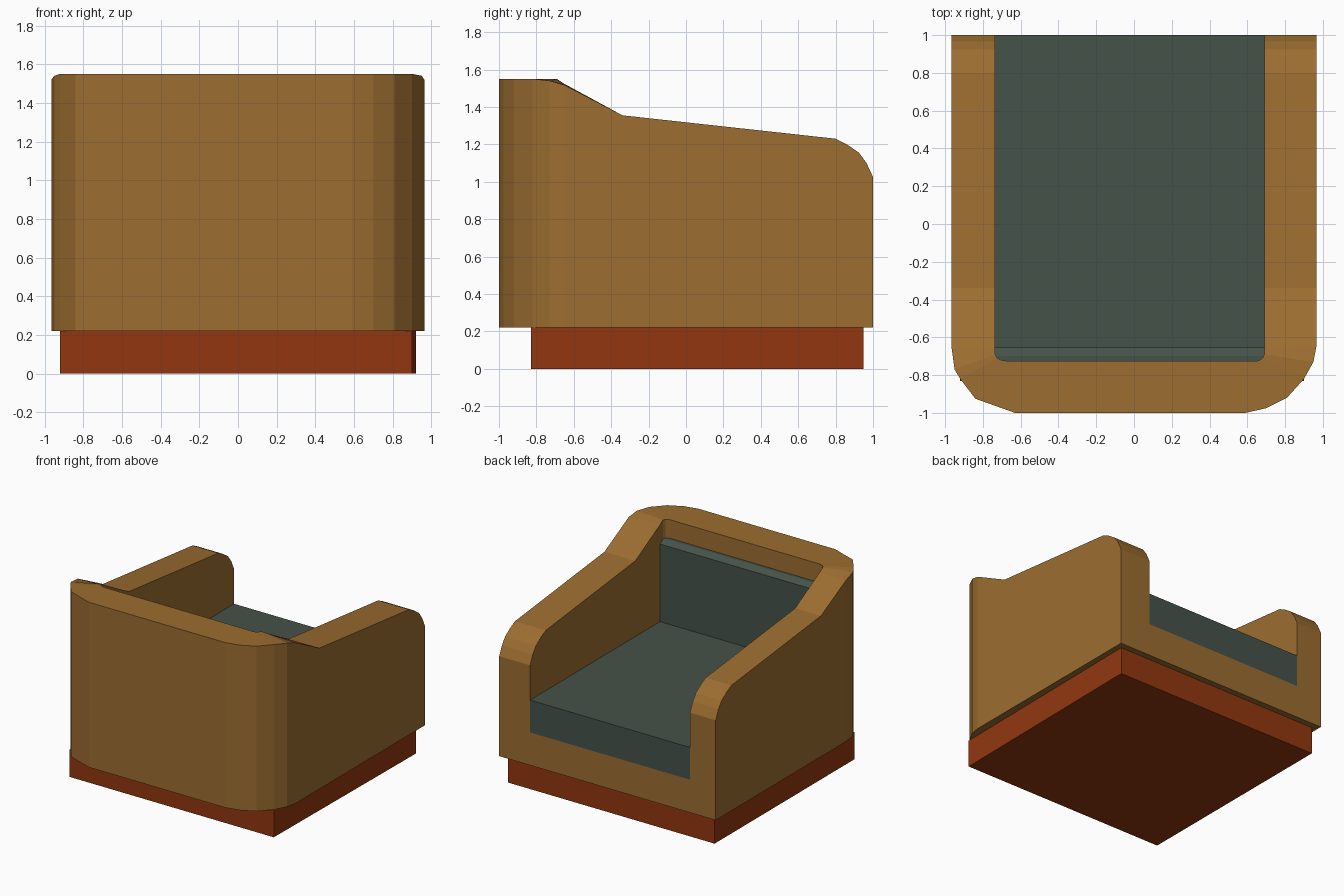
import bpy, bmesh

if "Cube" in bpy.data.objects:
    bpy.data.objects.remove(bpy.data.objects["Cube"])


def material(name, rgb):
    m = bpy.data.materials.new(name)
    m.diffuse_color = (*rgb, 1)
    m.use_nodes = True
    m.node_tree.nodes["Principled BSDF"].inputs["Base Color"].default_value = m.diffuse_color
    return m


TAN = material("tan_leather", (0.332, 0.153, 0.030))
GREEN = material("dark_green_fabric", (0.060, 0.084, 0.067))
RED = material("red_brown_wood", (0.287, 0.039, 0.005))


def finish(name, bm, mat):
    bmesh.ops.recalc_face_normals(bm, faces=bm.faces)
    me = bpy.data.meshes.new(name)
    bm.to_mesh(me)
    bm.free()
    me.materials.append(mat)
    ob = bpy.data.objects.new(name, me)
    bpy.context.collection.objects.link(ob)
    return ob


def prism(name, points, mat, to_a, to_b):
    """Closed solid from a 2D outline placed at two ends."""
    bm = bmesh.new()
    a = [bm.verts.new(to_a(*p)) for p in points]
    b = [bm.verts.new(to_b(*p)) for p in points]
    bm.faces.new(a)
    bm.faces.new(b[::-1])
    n = len(points)
    for i in range(n):
        j = (i + 1) % n
        bm.faces.new((a[i], a[j], b[j], b[i]))
    return finish(name, bm, mat)


W, IN_R, IN_L = 0.965, 0.69, -0.735     # outer half width, inner wall positions
BOTTOM, FLOOR, SEAT, TOP = 0.22, 0.485, 0.745, 1.55

# Arm top line, front to back (y, z)
ARM = [(1.0, 1.025), (0.965, 1.10), (0.925, 1.155), (0.86, 1.20), (0.80, 1.23), (-0.34, 1.355)]
# Rounded back corners: outer x, y, z, then inner inset, y, z
CORNER_R = [(0.965, -0.65, 1.517, 0.0, -0.655, 1.526), (0.95, -0.73, 1.54, 0.0, -0.69, TOP),
            (0.90, -0.82, TOP, 0.01, -0.71, TOP), (0.81, -0.92, TOP, 0.025, -0.72, TOP),
            (0.70, -0.975, TOP, 0.04, -0.725, TOP), (0.59, -1.0, TOP, 0.06, -0.725, TOP)]
CORNER_L = [(0.965, -0.66, 1.52, 0.0, -0.655, 1.526), (0.95, -0.77, 1.54, 0.0, -0.69, TOP),
            (0.92, -0.82, TOP, 0.01, -0.71, TOP), (0.84, -0.925, TOP, 0.03, -0.72, TOP),
            (0.63, -1.0, TOP, 0.06, -0.725, TOP)]


def half(side, corner, inner):
    out = [((side * W, y, z), (inner, y, z)) for y, z in ARM]
    for x, y, z, inset, iy, iz in corner:
        out.append(((side * x, y, z), (inner - side * inset, iy, iz)))
    return out


# Body: a U-shaped wall swept round the stations, with floor and front panel
stations = half(1, CORNER_R, IN_R) + half(-1, CORNER_L, IN_L)[::-1]
bm = bmesh.new()
ring = []
for o, i in stations:
    ring.append([bm.verts.new(p) for p in
                 ((o[0], o[1], BOTTOM), o, i, (i[0], i[1], FLOOR))])
for a, b in zip(ring, ring[1:]):
    for k in range(3):
        bm.faces.new((a[k], a[k + 1], b[k + 1], b[k]))
first, last = ring[0], ring[-1]
bm.faces.new([r[0] for r in ring])
bm.faces.new([r[3] for r in ring])
bm.faces.new(first + last[::-1])
finish("body", bm, TAN)

# Seat cushion, flush with the open side
prism("seat_cushion", [(IN_L, -0.70), (IN_R, -0.70), (IN_R, 1.0), (IN_L, 1.0)], GREEN,
      lambda x, y: (x, y, FLOOR), lambda x, y: (x, y, SEAT))

# Back cushion with a bevelled top edge
prism("back_cushion",
      [(-0.655, SEAT - 0.01), (-0.655, 1.37), (-0.70, 1.40), (-0.727, 1.40), (-0.727, SEAT - 0.01)],
      GREEN, lambda y, z: (IN_L, y, z), lambda y, z: (IN_R, y, z))

# Plinth base
prism("base", [(-0.92, -0.83), (0.90, -0.83), (0.92, 0.95), (-0.92, 0.95)], RED,
      lambda x, y: (x, y, 0), lambda x, y: (x, y, BOTTOM))
